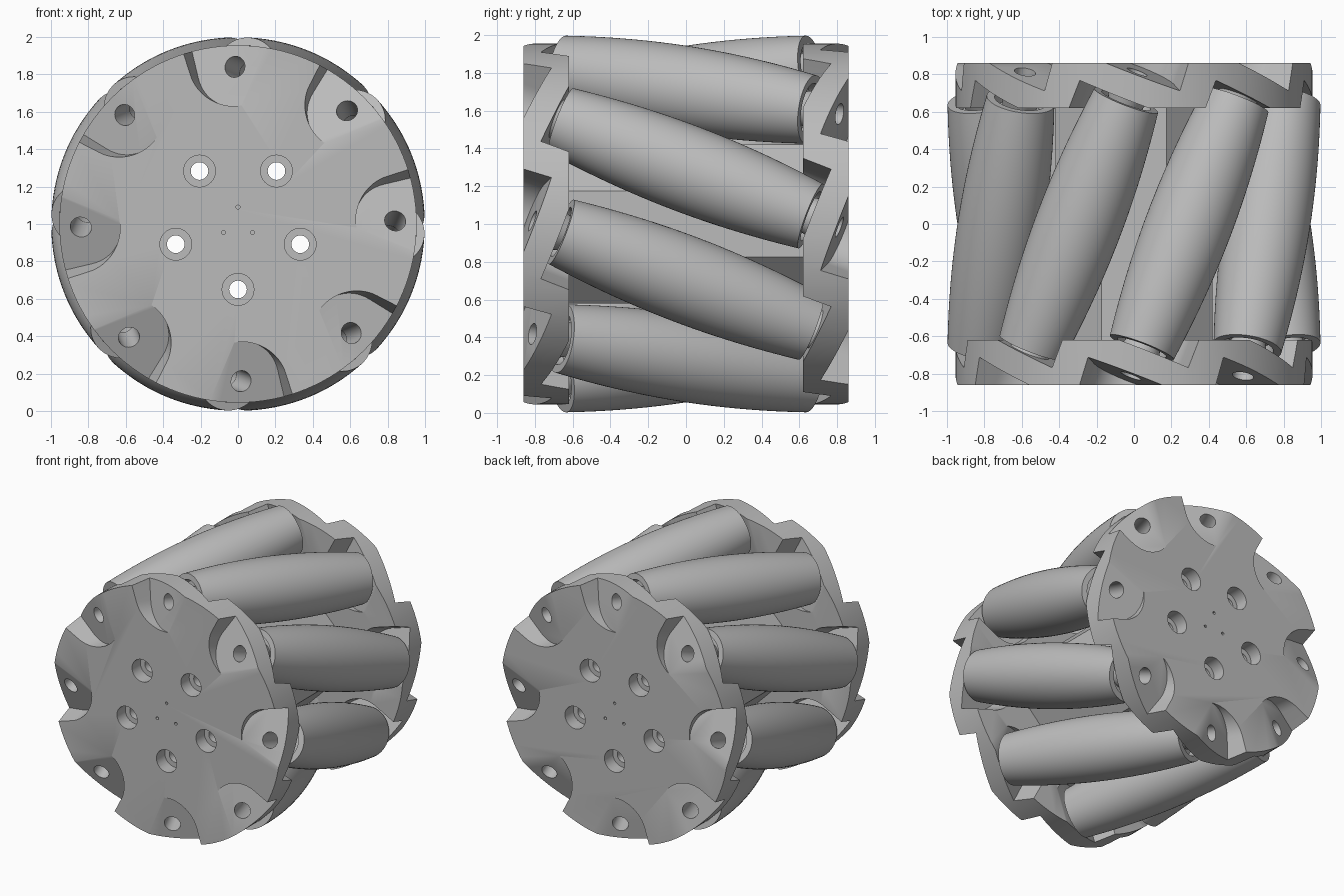
import bpy, bmesh
from math import sin, cos, pi, radians, sqrt
from mathutils import Vector, Matrix

if "Cube" in bpy.data.objects:
    bpy.data.objects.remove(bpy.data.objects["Cube"])

COUNT = 8                  # rollers
SKEW = radians(22.5)       # roller axis tilt
AXIS_R = 0.77              # roller axis distance from the wheel axis
HALF = 0.715               # roller half length
LUG_IN, LUG_OUT = 0.74, 0.88
CENTER = Vector((0, 0, 1))

grey = bpy.data.materials.new("plain_grey")
grey.use_nodes = True
grey.diffuse_color = (0.5, 0.5, 0.5, 1)
grey.node_tree.nodes["Principled BSDF"].inputs["Base Color"].default_value = (0.5, 0.5, 0.5, 1)


def roller_frame(k, side):
    """Local x = outward, y = tangential, z = along the axis toward one end."""
    th = (k + 0.5) * 2 * pi / COUNT
    e = Vector((cos(th), 0, sin(th)))
    t = Vector((-sin(th), 0, cos(th)))
    y = Vector((0, 1, 0))
    a = (t * sin(SKEW) - y * cos(SKEW)) * side
    b = (t * cos(SKEW) + y * sin(SKEW)) * side
    m = Matrix((e, b, a)).transposed().to_4x4()
    m.translation = CENTER + e * AXIS_R
    return m


def wheel_frame(x=0, z=0):
    """Local z runs along -y, the wheel axis."""
    m = Matrix.Rotation(pi / 2, 4, 'X')
    m.translation = CENTER + Vector((x, 0, z))
    return m


def prism(bm, pts, z0, z1, m):
    lo = [bm.verts.new(m @ Vector((x, y, z0))) for x, y in pts]
    hi = [bm.verts.new(m @ Vector((x, y, z1))) for x, y in pts]
    bm.faces.new(lo[::-1])
    bm.faces.new(hi)
    for i in range(len(pts)):
        j = (i + 1) % len(pts)
        bm.faces.new((lo[i], lo[j], hi[j], hi[i]))


def circle(r, n=32, turn=0.0):
    return [(r * cos(turn + 2 * pi * i / n), r * sin(turn + 2 * pi * i / n)) for i in range(n)]


def pocket(r, cw, ccw):
    """Rounded toward the hub, opening outward between two wall directions."""
    cw, ccw = radians(cw), radians(ccw)
    start, end = ccw + pi / 2, cw + 3 * pi / 2
    pts = [(r * cos(start + (end - start) * i / 24), r * sin(start + (end - start) * i / 24))
           for i in range(25)]
    (ax, ay), (bx, by) = pts[-1], pts[0]
    far = 0.7
    return pts + [(ax + far * cos(cw), ay + far * sin(cw)), (bx + far * cos(ccw), by + far * sin(ccw))]


def lathe(bm, profile, m, n=64):
    rings = [[bm.verts.new(m @ Vector((x * r, y * r, s))) for x, y in circle(1, n)] for r, s in profile]
    for p in range(len(rings)):
        A, B = rings[p], rings[(p + 1) % len(rings)]
        for i in range(n):
            j = (i + 1) % n
            bm.faces.new((A[i], A[j], B[j], B[i]))


def make(name, bm):
    bmesh.ops.recalc_face_normals(bm, faces=bm.faces)
    me = bpy.data.meshes.new(name)
    bm.to_mesh(me)
    bm.free()
    me.materials.append(grey)
    ob = bpy.data.objects.new(name, me)
    bpy.context.scene.collection.objects.link(ob)
    return ob


def cut(ob, bm):
    """Subtract a bmesh from an object and drop the cutter."""
    cutter = make("cutter", bm)
    cutter.hide_render = True
    mod = ob.modifiers.new("cut", 'BOOLEAN')
    mod.operation, mod.solver, mod.object = 'DIFFERENCE', 'EXACT', cutter
    bpy.context.view_layer.update()
    me = bpy.data.meshes.new_from_object(ob.evaluated_get(bpy.context.evaluated_depsgraph_get()))
    ob.modifiers.clear()
    ob.data = me
    bpy.data.objects.remove(cutter)


def smooth(ob):
    bpy.ops.object.select_all(action='DESELECT')
    ob.select_set(True)
    bpy.context.view_layer.objects.active = ob
    bpy.ops.object.shade_smooth_by_angle(angle=radians(30))


def bolt_spots():
    return [(0.35 * sin(2 * pi * i / 5), -0.35 * cos(2 * pi * i / 5)) for i in range(5)]


def bolt_holes():
    bm = bmesh.new()
    for x, z in bolt_spots():
        prism(bm, circle(0.047), -1, 1, wheel_frame(x, z))
    return bm


# Barrel rollers, shaped so the set rolls on a circle of radius 1
barrel = []
for i in range(25):
    s = HALF * (i / 12 - 1)
    barrel.append((1 - sqrt(AXIS_R ** 2 + (s * sin(SKEW)) ** 2), s))
depth = HALF - 0.06
profile = barrel + [(0.14, HALF), (0.13, depth), (0.06, depth),
                    (0.06, -depth), (0.13, -depth), (0.14, -HALF)]
for k in range(COUNT):
    bm = bmesh.new()
    lathe(bm, profile, roller_frame(k, 1))
    smooth(make(f"roller_{k + 1}", bm))

# Octagonal hub between the end plates
bm = bmesh.new()
prism(bm, circle(0.455, 8, pi / 8), -0.63, 0.63, wheel_frame())
hub = make("hub", bm)
cut(hub, bolt_holes())
smooth(hub)

# End plates with slanted lugs
for name, side in (("front_plate", 1), ("back_plate", -1)):
    bm = bmesh.new()
    ends = sorted((0.62 * side, 0.86 * side))
    prism(bm, circle(0.955, 128), ends[0], ends[1], wheel_frame())
    plate = make(name, bm)

    # outer screw pockets and inner roller clearances
    bm = bmesh.new()
    for k in range(COUNT):
        m = roller_frame(k, side)
        prism(bm, pocket(0.215, -4, 38), LUG_OUT, 1.3, m)
        prism(bm, pocket(0.235, 5, 38), 0.4, LUG_IN, m)
    cut(plate, bm)

    # axle holes through the lugs
    bm = bmesh.new()
    for k in range(COUNT):
        prism(bm, circle(0.057), 0.6, 1.1, roller_frame(k, side))
    cut(plate, bm)

    # bolt holes, counterbores and small locating holes
    cut(plate, bolt_holes())
    bm = bmesh.new()
    lo, hi = sorted((0.76 * side, side))
    for x, z in bolt_spots():
        prism(bm, circle(0.085), lo, hi, wheel_frame(x, z))
    for i in range(3):
        t = pi / 2 + i * 2 * pi / 3
        prism(bm, circle(0.011, 12), lo, hi, wheel_frame(0.09 * cos(t), 0.09 * sin(t)))
    cut(plate, bm)
    smooth(plate)

    # tapered spacers between lugs and rollers
    bm = bmesh.new()
    for k in range(COUNT):
        lathe(bm, [(0.057, LUG_IN + 0.005), (0.11, LUG_IN + 0.005), (0.085, depth), (0.057, depth)],
              roller_frame(k, side), 32)
    smooth(make(name.replace("plate", "spacers"), bm))
